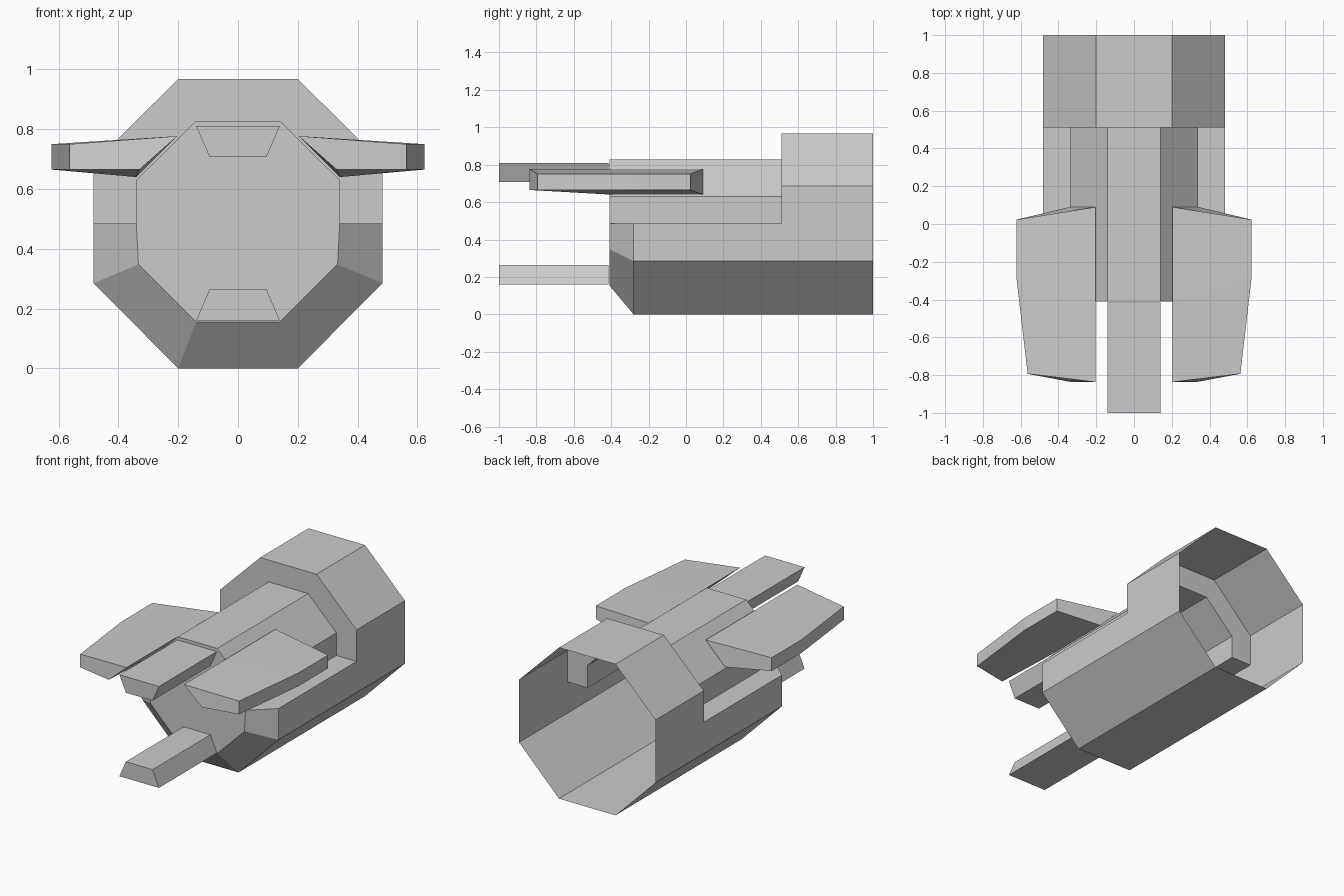
import bpy, bmesh

if "Cube" in bpy.data.objects:
    bpy.data.objects.remove(bpy.data.objects["Cube"])

grey = bpy.data.materials.new("light grey")
grey.diffuse_color = (0.6, 0.6, 0.6, 1)
grey.use_nodes = True
grey.node_tree.nodes["Principled BSDF"].inputs["Base Color"].default_value = grey.diffuse_color


def mirrored(half):
    """Extend a right-hand half profile (x, z) with its left-hand copy."""
    return half + [(-x, z) for x, z in reversed(half)]


def at(profile, y):
    return [(x, y, z) for x, z in profile]


def loft(bm, a, b, closed=False):
    """Quads between two equal point rows."""
    va, vb = [bm.verts.new(p) for p in a], [bm.verts.new(p) for p in b]
    n = len(a)
    for i in range(n if closed else n - 1):
        j = (i + 1) % n
        bm.faces.new((va[i], va[j], vb[j], vb[i]))


def cap(bm, pts):
    bm.faces.new([bm.verts.new(p) for p in pts])


def finish(bm, name):
    bmesh.ops.remove_doubles(bm, verts=bm.verts, dist=1e-4)
    bmesh.ops.recalc_face_normals(bm, faces=bm.faces)
    me = bpy.data.meshes.new(name)
    bm.to_mesh(me)
    bm.free()
    me.materials.append(grey)
    ob = bpy.data.objects.new(name, me)
    bpy.context.collection.objects.link(ob)
    return ob


# Key stations along the body
NOSE, CHAMFER, COLLAR, TAIL = -0.41, -0.28, 0.51, 1.0
LEDGE = 0.485

# Half profiles: outer octagon and the smaller inner octagon
outer_low = mirrored([(0.483, LEDGE), (0.483, 0.285), (0.2, 0.0)])
outer_top = mirrored([(0.483, LEDGE), (0.483, 0.687), (0.2, 0.968)])
inner_low = mirrored([(0.34, LEDGE), (0.333, 0.348), (0.14, 0.155)])
inner_top = mirrored([(0.34, LEDGE), (0.34, 0.63), (0.14, 0.828)])

# Hollow hull, open at the tail
bm = bmesh.new()
loft(bm, at(inner_low, NOSE), at(outer_low, CHAMFER))      # chamfered chin
loft(bm, at(outer_low, CHAMFER), at(outer_low, COLLAR))    # lower shell
loft(bm, at(outer_low, COLLAR), at(outer_low, TAIL))
loft(bm, at(outer_top, COLLAR), at(outer_top, TAIL))       # tail collar
loft(bm, at(inner_top, COLLAR), at(outer_top, COLLAR))     # collar front
loft(bm, at(inner_top, NOSE), at(inner_top, COLLAR))       # raised deck
cap(bm, at(inner_top + inner_low[::-1][1:-1], NOSE))       # nose plate
for s in (1, -1):                                          # side ledges
    cap(bm, [(s * 0.34, NOSE, LEDGE), (s * 0.483, CHAMFER, LEDGE),
             (s * 0.483, COLLAR, LEDGE), (s * 0.34, COLLAR, LEDGE)])
finish(bm, "hull")

# Two forward prongs with trapezoid sections
prongs = {"upper_prong": [(0.14, 0.81), (0.095, 0.707)],
          "lower_prong": [(0.095, 0.265), (0.14, 0.16)]}
for name, half in prongs.items():
    bm = bmesh.new()
    sec = mirrored(half)
    loft(bm, at(sec, -1.0), at(sec, -0.415), True)
    cap(bm, at(sec, -1.0))
    cap(bm, at(sec, -0.415))
    finish(bm, name)

# Side fins: sections run inner top, inner bottom, outer bottom, outer top
fin = [
    [(0.203, -0.837, 0.777), (0.33, -0.837, 0.665), (0.563, -0.793, 0.665), (0.563, -0.793, 0.75)],
    [(0.203, -0.40, 0.777), (0.34, -0.40, 0.64), (0.623, -0.28, 0.665), (0.623, -0.28, 0.75)],
    [(0.203, 0.09, 0.777), (0.34, 0.09, 0.64), (0.623, 0.023, 0.665), (0.623, 0.023, 0.75)],
]
for name, s in (("right_fin", 1), ("left_fin", -1)):
    bm = bmesh.new()
    secs = [[(s * x, y, z) for x, y, z in sec] for sec in fin]
    loft(bm, secs[0], secs[1], True)
    loft(bm, secs[1], secs[2], True)
    cap(bm, secs[0])
    cap(bm, secs[2])
    finish(bm, name)
